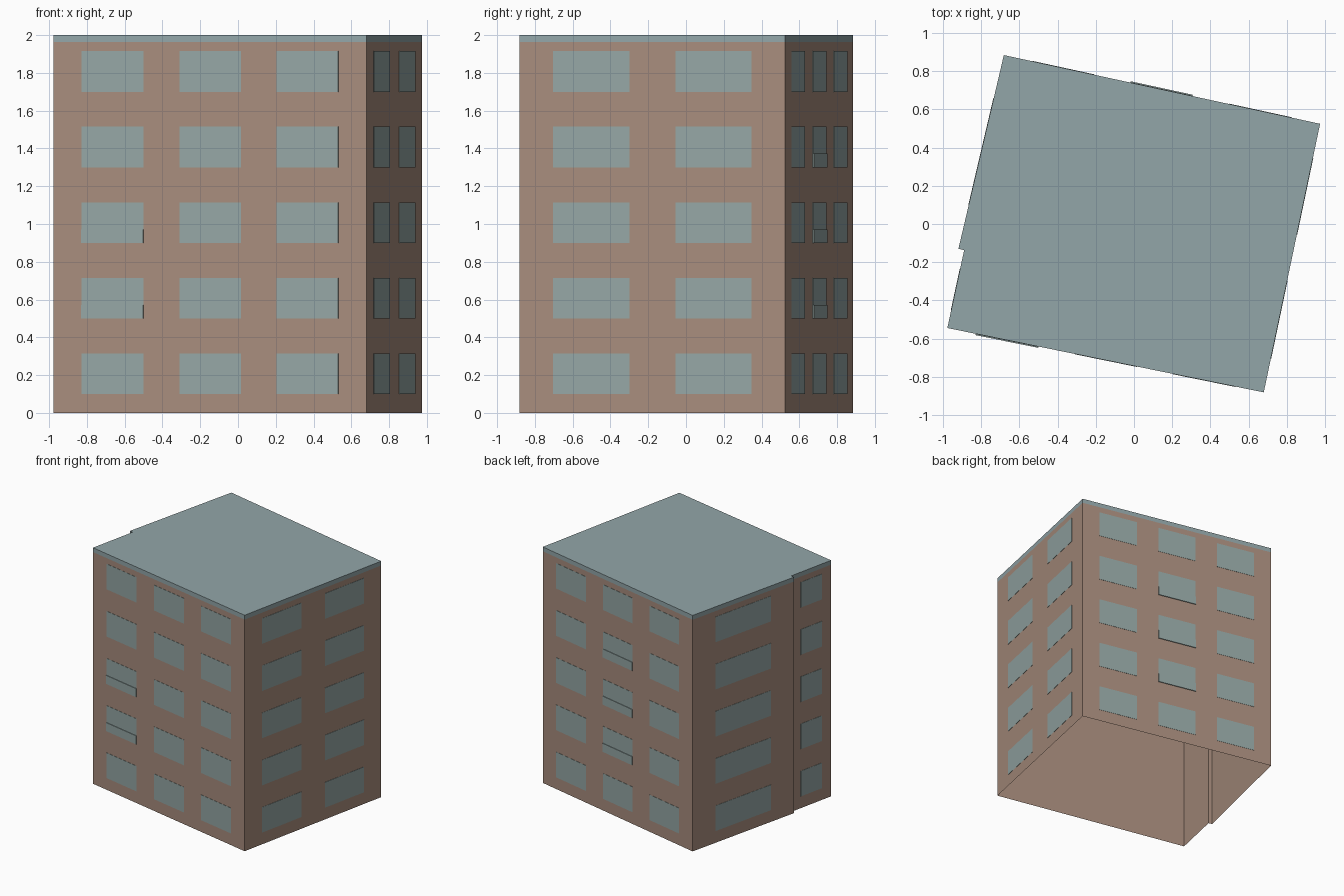
import bpy
import bmesh
from mathutils import Vector

if "Cube" in bpy.data.objects:
    bpy.data.objects.remove(bpy.data.objects["Cube"], do_unlink=True)


def material(name, color):
    mat = bpy.data.materials.new(name)
    mat.use_nodes = True
    mat.diffuse_color = (*color, 1)
    mat.node_tree.nodes["Principled BSDF"].inputs["Base Color"].default_value = (*color, 1)
    return mat


WALL = material("brown wall", (0.39, 0.266, 0.205))
GLASS = material("grey green glass", (0.30, 0.385, 0.375))
ROOF = material("blue grey roof", (0.29, 0.38, 0.395))

HEIGHT = 2.0
BAND = 1.963
STOREY = 0.4
FLOORS = 5

# Footprint, counter-clockwise, with a small step in the side wall
FRONT_A, FRONT_B = Vector((-0.978, -0.545)), Vector((0.68, -0.882))
BACK_A, BACK_B = Vector((0.975, 0.525)), Vector((-0.682, 0.885))
STEP_OUT, STEP_IN = Vector((-0.92, -0.13)), Vector((-0.89, -0.137))
OUTLINE = [FRONT_A, FRONT_B, BACK_A, BACK_B, STEP_OUT, STEP_IN]


def finish(bm, name, *mats):
    mesh = bpy.data.meshes.new(name)
    bm.to_mesh(mesh)
    bm.free()
    for mat in mats:
        mesh.materials.append(mat)
    obj = bpy.data.objects.new(name, mesh)
    bpy.context.collection.objects.link(obj)
    return obj


def building_shell():
    """Walls, roof band and flat roof, open underneath."""
    bm = bmesh.new()
    rings = [[bm.verts.new((p.x, p.y, z)) for p in OUTLINE] for z in (0, BAND, HEIGHT)]
    count = len(OUTLINE)
    for level in range(2):
        low, high = rings[level], rings[level + 1]
        for i in range(count):
            j = (i + 1) % count
            face = bm.faces.new((low[i], low[j], high[j], high[i]))
            face.material_index = level
    bm.faces.new(rings[2]).material_index = 1
    return finish(bm, "building_shell", WALL, ROOF)


def add_plate(bm, start, end, span, z0, z1, depth):
    """Thin box on the wall from start to end, covering a fraction span of it."""
    along = end - start
    out = Vector((along.y, -along.x)).normalized() * depth
    a, b = start + along * span[0], start + along * span[1]
    base = [bm.verts.new((p.x, p.y, z)) for p, z in ((a, z0), (b, z0), (b, z1), (a, z1))]
    front = [bm.verts.new(v.co + out.to_3d()) for v in base]
    bm.faces.new(front)
    for i in range(4):
        j = (i + 1) % 4
        bm.faces.new((base[i], base[j], front[j], front[i]))


def windows(name, start, end, spans):
    bm = bmesh.new()
    for floor in range(FLOORS):
        z = 0.1 + floor * STOREY
        for span in spans:
            add_plate(bm, start, end, span, z, z + 0.215, 0.002)
    return finish(bm, name, GLASS)


def lower_panels(name, start, end, span, floors):
    bm = bmesh.new()
    for floor in floors:
        z = 0.1 + floor * STOREY
        add_plate(bm, start, end, span, z, z + 0.072, 0.007)
    return finish(bm, name, GLASS)


building_shell()

# Window grids on each wall
three = [(0.09, 0.288), (0.403, 0.6), (0.713, 0.91)]
windows("front_windows", FRONT_A, FRONT_B, three)
windows("back_windows", BACK_A, BACK_B, three)
windows("left_windows", FRONT_B, BACK_A, [(0.126, 0.414), (0.588, 0.873)])
windows("right_wide_windows", BACK_B, STEP_OUT, [(0.225, 0.775)])
windows("right_narrow_windows", STEP_IN, FRONT_A, [(0.24, 0.77)])

# Raised panels over the lower third of some windows
lower_panels("front_lower_panels", FRONT_A, FRONT_B, three[0], (1, 2))
lower_panels("back_lower_panels", BACK_A, BACK_B, three[1], (1, 2, 3))
